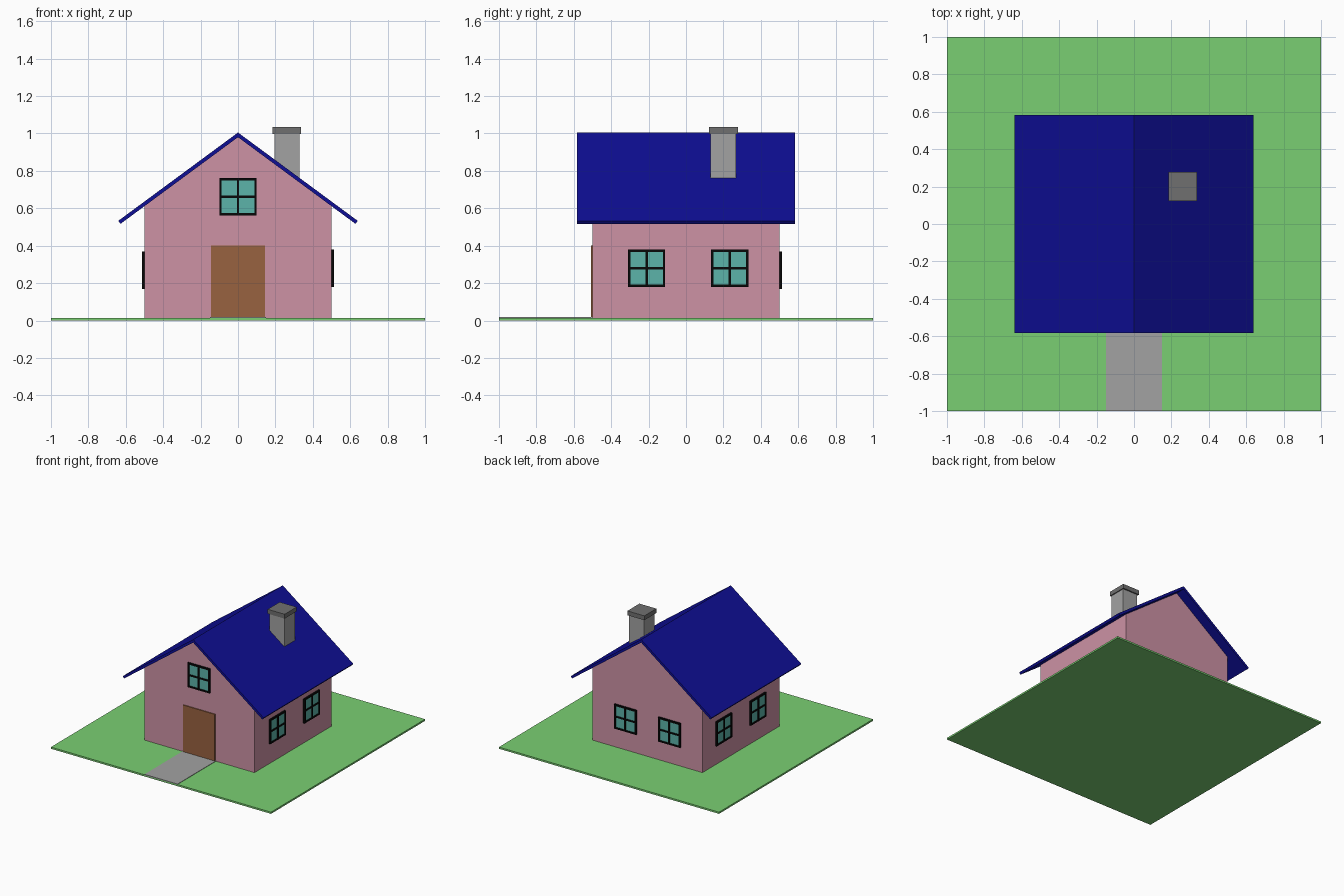
import bpy, bmesh, math
from mathutils import Matrix, Vector

if "Cube" in bpy.data.objects:
    bpy.data.objects.remove(bpy.data.objects["Cube"])


def material(name, rgb):
    m = bpy.data.materials.new(name)
    m.diffuse_color = (*rgb, 1)
    m.use_nodes = True
    m.node_tree.nodes["Principled BSDF"].inputs["Base Color"].default_value = m.diffuse_color
    return m


GREEN = material("grass green", (0.195, 0.624, 0.17))
PINK = material("wall pink", (0.610, 0.287, 0.376))
BLUE = material("roof blue", (0.0044, 0.0044, 0.30))
BROWN = material("door brown", (0.314, 0.122, 0.051))
GREY = material("stone grey", (0.361, 0.361, 0.361))
DARK = material("cap dark grey", (0.162, 0.162, 0.162))
TEAL = material("glass teal", (0.107, 0.456, 0.402))
BLACK = material("frame black", (0.002, 0.002, 0.002))


def add_object(name, bm, mats):
    bmesh.ops.recalc_face_normals(bm, faces=bm.faces)
    me = bpy.data.meshes.new(name)
    bm.to_mesh(me)
    bm.free()
    for m in mats:
        me.materials.append(m)
    ob = bpy.data.objects.new(name, me)
    bpy.context.collection.objects.link(ob)
    return ob


def add_box(bm, lo, hi, slot=0):
    lo, hi = Vector(lo), Vector(hi)
    mat = Matrix.Translation((lo + hi) / 2) @ Matrix.Diagonal((*(hi - lo), 1))
    verts = bmesh.ops.create_cube(bm, size=1, matrix=mat)["verts"]
    for f in {f for v in verts for f in v.link_faces}:
        f.material_index = slot


def box(name, lo, hi, mat):
    bm = bmesh.new()
    add_box(bm, lo, hi)
    return add_object(name, bm, [mat])


def prism(name, profile, y0, y1, mat):
    """Extrude an x-z profile along y."""
    bm = bmesh.new()
    face = bm.faces.new([bm.verts.new((x, y0, z)) for x, z in profile])
    out = bmesh.ops.extrude_face_region(bm, geom=[face])["geom"]
    moved = [g for g in out if isinstance(g, bmesh.types.BMVert)]
    bmesh.ops.translate(bm, verts=moved, vec=(0, y1 - y0, 0))
    # the starting face stays as the front cap
    return add_object(name, bm, [mat])


def window(name, u, z, turn):
    """Four-pane window on the front wall, turned about z to another wall."""
    bm = bmesh.new()
    h, t, y = 0.1, 0.013, -0.5
    add_box(bm, (-h + 0.004, y - 0.008, -h + 0.004), (h - 0.004, y, h - 0.004), 1)
    for c in (-h + t / 2, 0, h - t / 2):
        add_box(bm, (c - t / 2, y - 0.014, -h), (c + t / 2, y, h))
        add_box(bm, (-h, y - 0.0135, c - t / 2), (h, y, c + t / 2))
    bm.transform(Matrix.Rotation(math.radians(turn), 4, 'Z') @ Matrix.Translation((u, 0, z)))
    return add_object(name, bm, [BLACK, TEAL])


# ground and path
box("lawn", (-1, -1, 0), (1, 1, 0.014), GREEN)
box("path", (-0.15, -1, 0.01), (0.15, -0.5, 0.0175), GREY)

# walls with gables
prism("walls", [(-0.5, 0.012), (0.5, 0.012), (0.5, 0.613), (0, 0.982), (-0.5, 0.613)],
      -0.5, 0.5, PINK)

# roof: thin bent slab with overhang
prism("roof", [(-0.64, 0.533), (0, 1.005), (0.64, 0.533),
               (0.628, 0.517), (0, 0.98), (-0.628, 0.517)], -0.582, 0.582, BLUE)

# chimney and cap
box("chimney", (0.195, 0.13, 0.75), (0.33, 0.267, 1.0), GREY)
box("chimney_cap", (0.184, 0.122, 0.998), (0.338, 0.278, 1.034), DARK)

# door
box("door", (-0.144, -0.508, 0.012), (0.144, -0.5, 0.4), BROWN)

# windows
window("front_window", 0, 0.662, 0)
for i, u in enumerate((-0.211, 0.233)):
    window(f"right_window_{i + 1}", u, 0.279, 90)
    window(f"left_window_{i + 1}", -u, 0.269, -90)
for i, u in enumerate((-0.195, 0.205)):
    window(f"back_window_{i + 1}", u, 0.269, 180)
